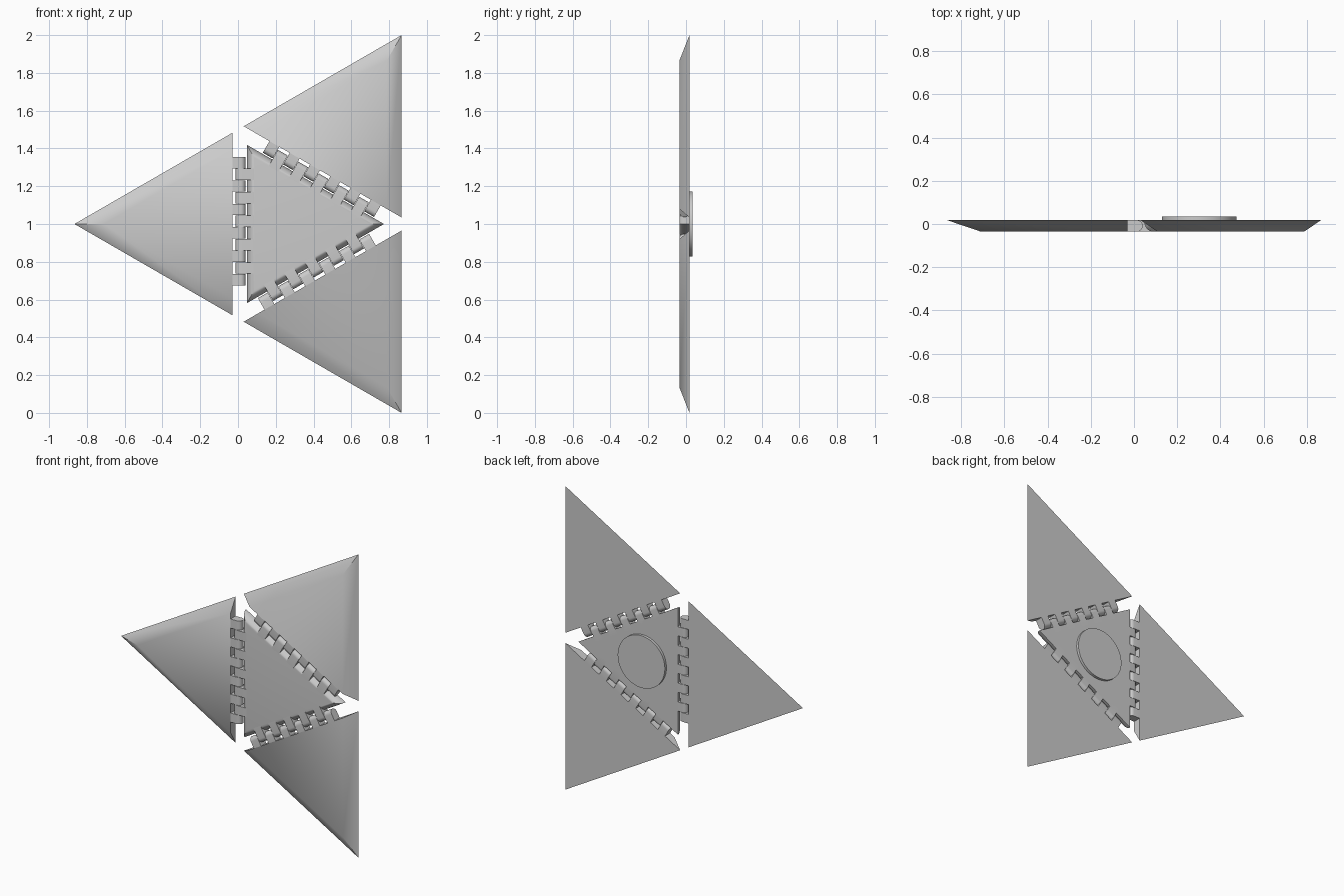
import bpy, bmesh, math
from mathutils import Matrix, Vector

cube = bpy.data.objects.get("Cube")
if cube:
    bpy.data.objects.remove(cube, do_unlink=True)

grey = bpy.data.materials.new("light_grey")
grey.use_nodes = True
colour = (0.6, 0.6, 0.6, 1)
grey.diffuse_color = colour
grey.node_tree.nodes["Principled BSDF"].inputs["Base Color"].default_value = colour

CX = 0.2887                 # centre of the threefold layout
FRONT, BACK = -0.035, 0.018
MID, R = (FRONT + BACK) / 2, (BACK - FRONT) / 2
AXIS = 0.014                # hinge axis of the left panel
EDGE = -0.03                # hinge-side edge of the left panel
STEP = 0.062                # length of one hinge knuckle
FINGERS = 11
HINGE_TOP = 0.356


def loft(bm, rings):
    """Join equal rings of points into a closed solid."""
    loops = [[bm.verts.new(p) for p in ring] for ring in rings]
    n = len(loops[0])
    for a, b in zip(loops, loops[1:]):
        for i in range(n):
            j = (i + 1) % n
            bm.faces.new((a[i], a[j], b[j], b[i]))
    bm.faces.new(loops[0])
    bm.faces.new(loops[-1])


def finish(bm, name, turn=0.0):
    """Turn about the centre, lift to standing height, and link."""
    spin = Matrix.Rotation(turn, 4, 'Y')
    centre = Vector((CX, 0, 0))
    for v in bm.verts:
        v.co = spin @ (v.co - centre) + centre + Vector((0, 0, 1))
    bmesh.ops.recalc_face_normals(bm, faces=bm.faces[:])
    mesh = bpy.data.meshes.new(name)
    bm.to_mesh(mesh)
    bm.free()
    mesh.materials.append(grey)
    obj = bpy.data.objects.new(name, mesh)
    bpy.context.collection.objects.link(obj)
    bpy.ops.object.select_all(action='DESELECT')
    obj.select_set(True)
    bpy.context.view_layer.objects.active = obj
    bpy.ops.object.shade_smooth_by_angle(angle=math.radians(35))
    return obj


def panel_ring(inset, y):
    """Outline of the left panel, inset on its two outer edges."""
    tip = -0.866 + 2 * inset
    half = (EDGE - tip) * math.tan(math.pi / 6)
    return [(tip, y, 0), (EDGE, y, half), (EDGE, y, -half)]


def centre_ring(inset, y):
    """Equilateral outline of the middle panel."""
    radius = 2 * (0.242 - inset)
    return [(CX + radius * math.cos(a), y, radius * math.sin(a))
            for a in (0, 2 * math.pi / 3, -2 * math.pi / 3)]


def knuckles(bm, first, root, side):
    """Every second round-ended finger along the hinge."""
    for k in range(first, FINGERS, 2):
        top = HINGE_TOP - k * STEP
        profile = [(root, BACK)]
        for i in range(13):
            a = math.pi / 2 - math.pi * i / 12
            profile.append((AXIS + side * R * math.cos(a), MID + R * math.sin(a)))
        profile.append((root, FRONT))
        loft(bm, [[(x, y, z) for x, y in profile]
                  for z in (top - 0.001, top - STEP + 0.001)])


# Three outer panels, each with its fingers and the matching middle fingers
for name, turn in (("right", 0), ("upper_left", 120), ("lower_left", 240)):
    angle = math.radians(turn)
    bm = bmesh.new()
    loft(bm, [panel_ring(0, BACK), panel_ring(0.078, FRONT)])
    finish(bm, name + "_outer_panel", angle)

    bm = bmesh.new()
    knuckles(bm, 0, EDGE, 1)
    finish(bm, name + "_outer_knuckles", angle)

    bm = bmesh.new()
    knuckles(bm, 1, 0.086, -1)
    finish(bm, name + "_centre_knuckles", angle)

# Middle panel with rounded front edges
bm = bmesh.new()
rings = []
for i in range(9):
    a = math.pi / 2 * i / 8
    rings.append(centre_ring(0.04 * (1 - math.cos(a)), BACK - 2 * R * math.sin(a)))
loft(bm, rings)
finish(bm, "centre_panel")

# Round pad on the back
bm = bmesh.new()
disc = [(0.302 + 0.172 * math.cos(2 * math.pi * i / 64),
         0.172 * math.sin(2 * math.pi * i / 64)) for i in range(64)]
loft(bm, [[(x, y, z) for x, z in disc] for y in (BACK - 0.002, 0.035)])
finish(bm, "back_pad")
